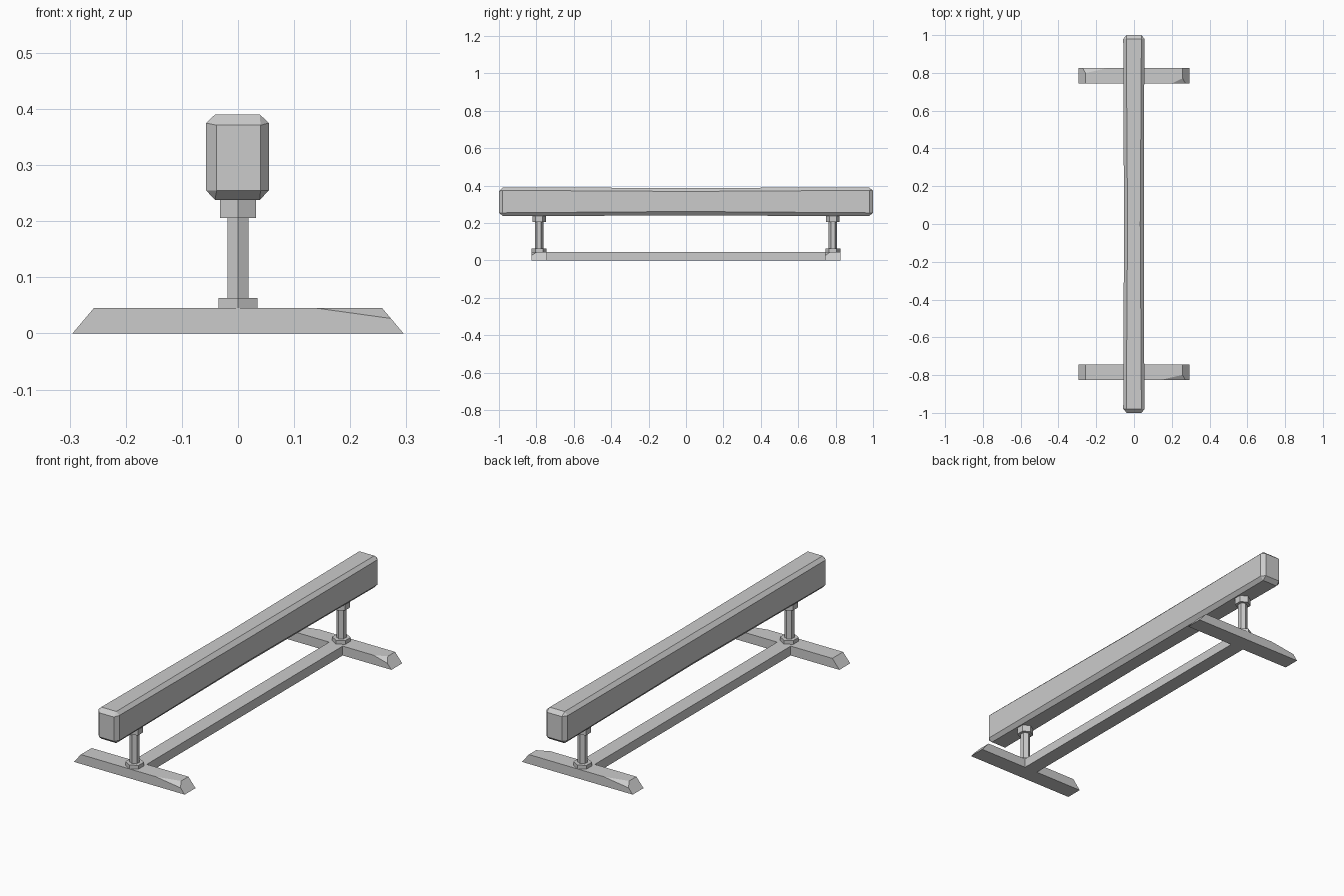
import bpy, bmesh
from math import radians
from mathutils import Vector, Matrix

cube = bpy.data.objects.get("Cube")
if cube:
    bpy.data.objects.remove(cube)

grey = bpy.data.materials.new("plain grey")
grey.use_nodes = True
colour = (0.6, 0.6, 0.6, 1)
grey.diffuse_color = colour
grey.node_tree.nodes["Principled BSDF"].inputs["Base Color"].default_value = colour


def finish(name, bm):
    bmesh.ops.recalc_face_normals(bm, faces=bm.faces[:])
    mesh = bpy.data.meshes.new(name)
    bm.to_mesh(mesh)
    bm.free()
    mesh.materials.append(grey)
    obj = bpy.data.objects.new(name, mesh)
    bpy.context.collection.objects.link(obj)
    return obj


def loft(name, rings):
    bm = bmesh.new()
    loops = [[bm.verts.new(p) for p in ring] for ring in rings]
    n = len(loops[0])
    for a, b in zip(loops, loops[1:]):
        for i in range(n):
            j = (i + 1) % n
            bm.faces.new((a[i], a[j], b[j], b[i]))
    bm.faces.new(loops[0])
    bm.faces.new(loops[-1])
    bmesh.ops.remove_doubles(bm, verts=bm.verts[:], dist=0.0005)
    return finish(name, bm)


def section(y, left, right, low, high, cut_x=0.0, cut_low=0.0, cut_high=0.0):
    """Rectangle with chamfered corners, standing across the beam."""
    return [(left + cut_x, y, low), (right - cut_x, y, low),
            (right, y, low + cut_low), (right, y, high - cut_high),
            (right - cut_x, y, high), (left + cut_x, y, high),
            (left, y, high - cut_high), (left, y, low + cut_low)]


# Beam: chamfered timber, slightly worn at the middle
loft("beam", [
    section(-1, -0.038, 0.04, 0.255, 0.371),
    section(-0.98, -0.057, 0.055, 0.238, 0.39, 0.016, 0.017, 0.015),
    section(0, -0.053, 0.052, 0.24, 0.388, 0.019, 0.022, 0.019),
    section(0.98, -0.057, 0.055, 0.238, 0.39, 0.016, 0.017, 0.015),
    section(1, -0.04, 0.04, 0.255, 0.373)])


# Feet: sloped ends with chipped corners, each chip cut by a plane
def foot(name, y, chips):
    bm = bmesh.new()
    for x, z in ((0.295, 0), (0.257, 0.045)):
        for sx in (-1, 1):
            for sy in (-1, 1):
                bm.verts.new((sx * x, y + sy * 0.041, z))
    bmesh.ops.convex_hull(bm, input=bm.verts[:])
    for points in chips:
        a, b, c = map(Vector, points)
        normal = (b - a).cross(c - a)
        if normal.z < 0:
            normal.negate()
        bmesh.ops.bisect_plane(bm, geom=bm.verts[:] + bm.edges[:] + bm.faces[:],
                               plane_co=a, plane_no=normal, clear_outer=True)
        bmesh.ops.holes_fill(bm, edges=[e for e in bm.edges if e.is_boundary])
    bmesh.ops.dissolve_limit(bm, angle_limit=radians(1),
                             verts=bm.verts[:], edges=bm.edges[:])
    return finish(name, bm)


long_chip = [(0.14, -0.826, 0.045), (0.27, -0.826, 0.027), (0.252, -0.80, 0.045)]
turned_chip = [(-x, -y, z) for x, y, z in long_chip]
short_chip = [(0.2, 0.744, 0.045), (0.27, 0.744, 0.027), (0.255, 0.77, 0.045)]
foot("front_foot", -0.785, [long_chip])
foot("back_foot", 0.785, [turned_chip, short_chip])

# Floor rail joining the feet
loft("floor_rail", [section(y, -0.036, 0.036, 0, 0.045) for y in (-0.745, 0.745)])


# Hexagonal posts with a flange below and a collar above
def hexagon(name, y, half_width, low, high):
    bm = bmesh.new()
    radius = half_width / 0.866
    bmesh.ops.create_cone(
        bm, cap_ends=True, segments=6, radius1=radius, radius2=radius, depth=high - low,
        matrix=Matrix.Translation((0, y, (low + high) / 2)))
    # Put the corners toward the front and back
    if max(v.co.x for v in bm.verts) > half_width + 0.001:
        bmesh.ops.rotate(bm, verts=bm.verts[:], cent=(0, y, 0),
                         matrix=Matrix.Rotation(radians(30), 3, 'Z'))
    return finish(name, bm)


for side, y in (("front", -0.785), ("back", 0.785)):
    hexagon(side + "_flange", y, 0.035, 0.044, 0.063)
    hexagon(side + "_post", y, 0.019, 0.06, 0.21)
    hexagon(side + "_collar", y, 0.032, 0.206, 0.245)
